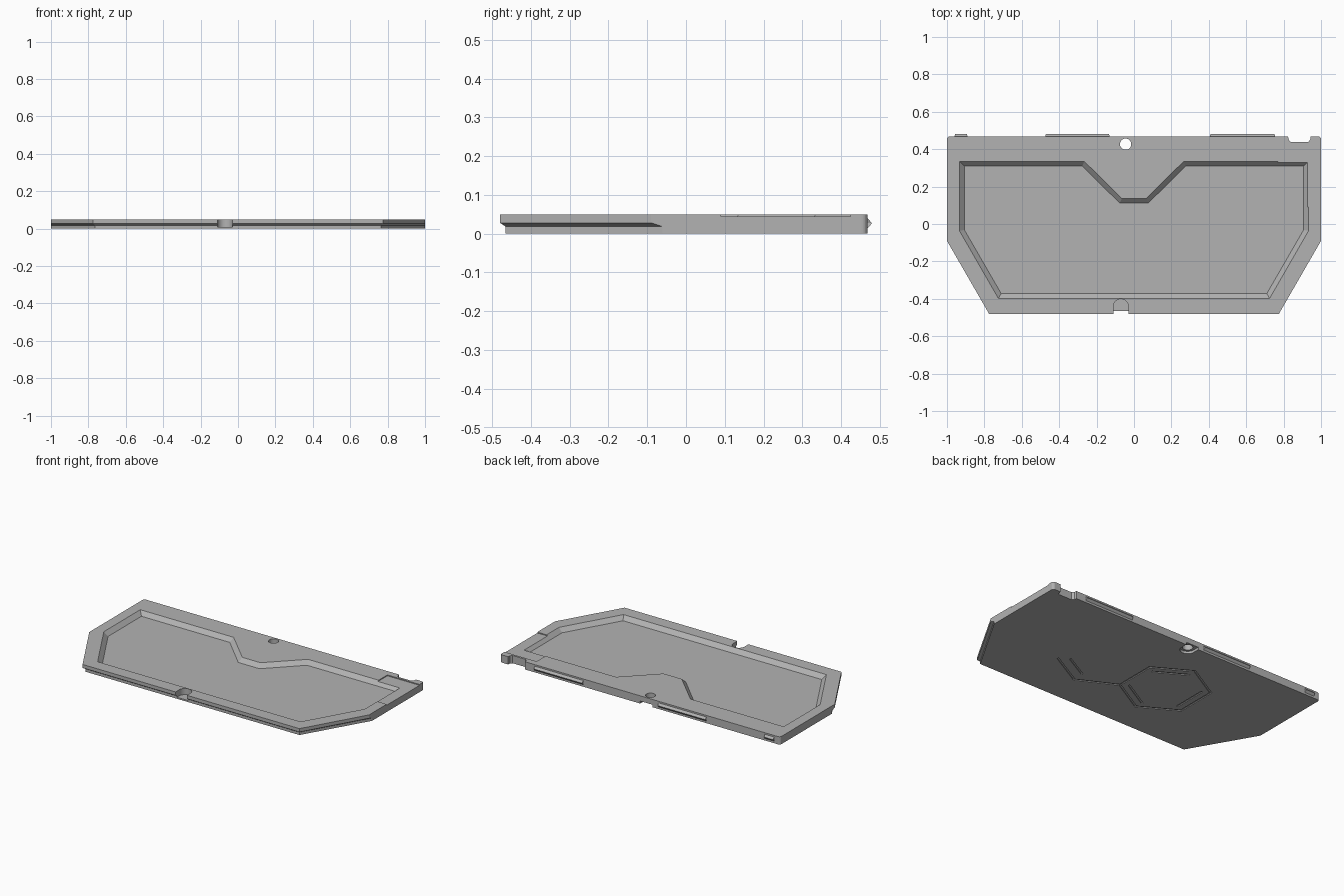
import bpy
import bmesh
from math import cos, sin, pi, radians
from mathutils import Vector

cube = bpy.data.objects.get("Cube")
if cube:
    bpy.data.objects.remove(cube, do_unlink=True)

grey = bpy.data.materials.new("plain grey")
grey.use_nodes = True
grey.diffuse_color = (0.45, 0.45, 0.45, 1)
grey.node_tree.nodes["Principled BSDF"].inputs["Base Color"].default_value = (0.45, 0.45, 0.45, 1)


def loft(name, layers):
    """Closed solid through a stack of (outline, z) layers."""
    bm = bmesh.new()
    rings = [[bm.verts.new((x, y, z)) for x, y in pts] for pts, z in layers]
    bm.faces.new(rings[0])
    bm.faces.new(rings[-1])
    n = len(rings[0])
    for a, b in zip(rings, rings[1:]):
        for i in range(n):
            j = (i + 1) % n
            bm.faces.new((a[i], a[j], b[j], b[i]))
    bmesh.ops.recalc_face_normals(bm, faces=bm.faces)
    mesh = bpy.data.meshes.new(name)
    bm.to_mesh(mesh)
    bm.free()
    mesh.materials.append(grey)
    ob = bpy.data.objects.new(name, mesh)
    bpy.context.collection.objects.link(ob)
    return ob


def prism(name, pts, z0, z1):
    return loft(name, [(pts, z0), (pts, z1)])


def cut(target, cutter):
    cutter.hide_render = True
    mod = target.modifiers.new("cut", "BOOLEAN")
    mod.operation = "DIFFERENCE"
    mod.solver = "EXACT"
    mod.object = cutter
    bpy.context.view_layer.objects.active = target
    bpy.ops.object.modifier_apply(modifier=mod.name)
    bpy.data.objects.remove(cutter, do_unlink=True)


def arc(cx, cy, r, a0, a1, n):
    return [(cx + r * cos(radians(a0 + (a1 - a0) * i / n)),
             cy + r * sin(radians(a0 + (a1 - a0) * i / n))) for i in range(n + 1)]


def rect(x0, x1, y0, y1):
    return [(x0, y0), (x1, y0), (x1, y1), (x0, y1)]


# Plate: the upper rim overhangs the lower part along the front and slanted sides
def outline(front, side_y, front_x):
    return ([(-front_x, front), (front_x, front), (1, side_y)]
            + arc(0.985, 0.453, 0.015, 0, 90, 5)
            + arc(-0.985, 0.453, 0.015, 90, 180, 5) + [(-1, side_y)])


low = outline(-0.465, -0.06, 0.765)
high = outline(-0.48, -0.09, 0.775)
plate = loft("plate", [(low, 0), (low, 0.018), (high, 0.028), (high, 0.05)])

# Tray pocket with sloping walls and a V-shaped rear edge
half_top = [(0.725, -0.398), (0.933, -0.037), (0.933, 0.335), (0.266, 0.335), (0.065, 0.137)]
half_floor = [(0.71, -0.372), (0.907, -0.031), (0.907, 0.31), (0.276, 0.31), (0.076, 0.111)]


def mirrored(half):
    return half + [(-x, y) for x, y in reversed(half)]


top, floor = mirrored(half_top), mirrored(half_floor)
extra = [(2 * a[0] - b[0], 2 * a[1] - b[1]) for a, b in zip(top, floor)]
cut(plate, loft("pocket_cutter", [(floor, 0.024), (top, 0.05), (extra, 0.076)]))

# Shallow step in the rear left corner
step = [(0.77, 0.32), (0.92, 0.32), (0.92, 0.09), (1.1, 0.09), (1.1, 0.425), (0.77, 0.425)]
cut(plate, prism("step_cutter", step, 0.044, 0.1))

# Notch through the rear edge
notch = [(0.82, 0.5), (0.826, 0.452), (0.838, 0.439), (0.932, 0.439), (0.943, 0.452), (0.943, 0.5)]
cut(plate, prism("notch_cutter", notch, -0.1, 0.1))

# Round hole with a slot to the rear edge underneath
cut(plate, prism("hole_cutter", arc(-0.045, 0.427, 0.03, 0, 348.75, 31), -0.1, 0.1))
slot = arc(-0.045, 0.427, 0.045, 180, 360, 16) + [(0, 0.5), (-0.09, 0.5)]
cut(plate, prism("slot_cutter", slot, -0.1, 0.016))

# Round-ended finger notch in the front edge
finger = arc(-0.07, -0.441, 0.04, 0, 180, 20) + [(-0.11, -0.6), (-0.03, -0.6)]
cut(plate, prism("finger_cutter", finger, 0.01, 0.1))


# Engraved line ornament on the underside
def groove(a, b, w=0.006):
    a, b = Vector(a), Vector(b)
    d = (b - a).normalized() * w
    n = Vector((-d.y, d.x))
    pts = [a - d + n, a - d - n, b + d - n, b + d + n]
    cut(plate, prism("groove_cutter", [tuple(p) for p in pts], -0.05, 0.005))


def hexagon(r):
    return [(-0.235 + r * cos(pi / 6 + i * pi / 3), r * sin(pi / 6 + i * pi / 3)) for i in range(6)]


outer, inner = hexagon(0.265), hexagon(0.21)
for i in range(6):
    groove(outer[i], outer[(i + 1) % 6])
for i in (0, 2, 4):
    groove(inner[i], inner[(i + 1) % 6])
groove(outer[5], (0.235, -0.255))
groove((0.235, -0.255), (0.46, -0.13))
groove((0.245, -0.175), (0.4, -0.09))

# Wedge-shaped clips along the rear edge
for name, x0, x1 in (("rear_clip_right", -0.96, -0.89),
                     ("rear_clip_middle", -0.475, -0.13),
                     ("rear_clip_left", 0.405, 0.755)):
    loft(name, [(rect(x0, x1, 0.46, 0.467), 0.012),
                (rect(x0 + 0.004, x1 - 0.004, 0.46, 0.48), 0.027),
                (rect(x0, x1, 0.46, 0.467), 0.041)])
